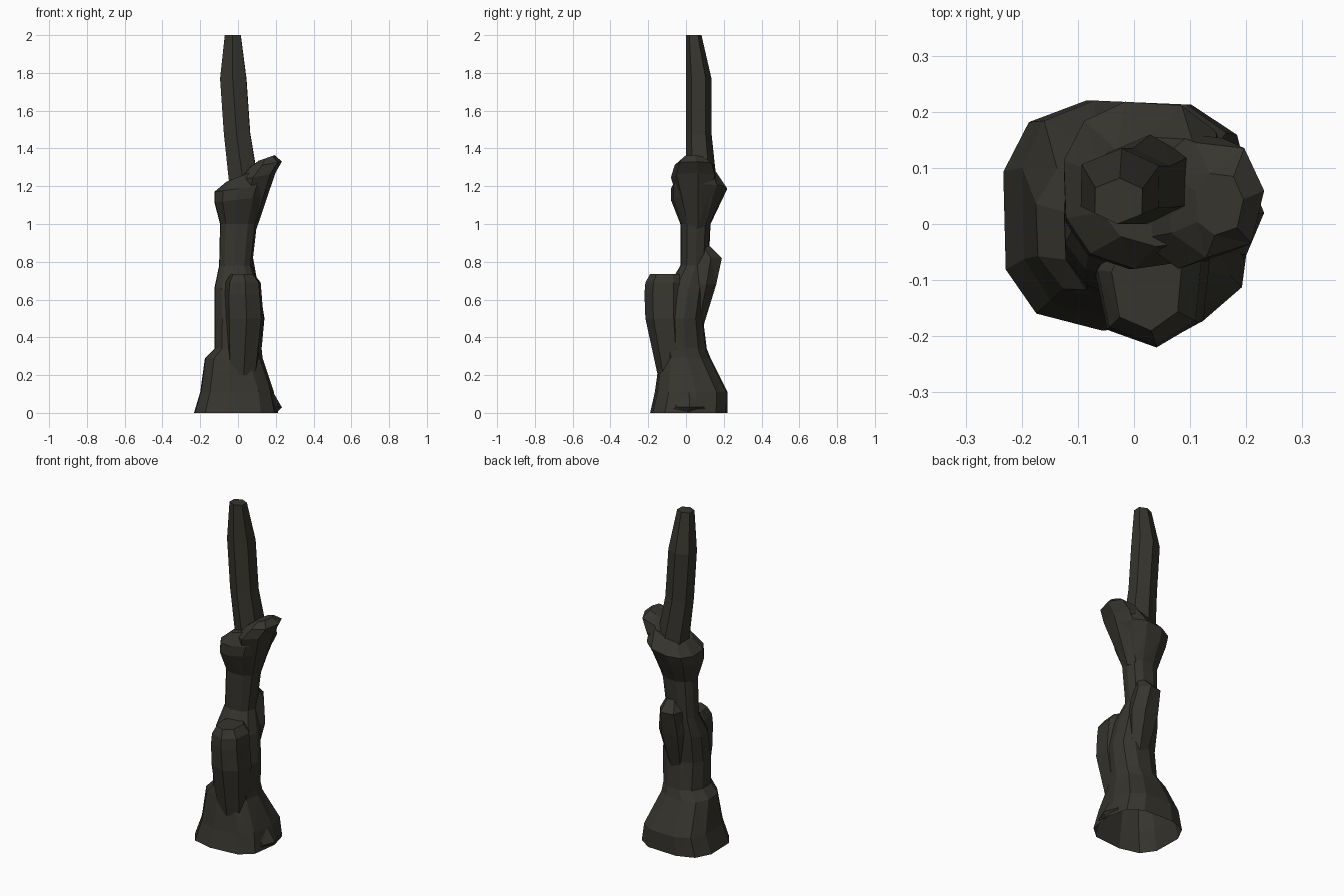
import bpy, bmesh, math

if "Cube" in bpy.data.objects:
    bpy.data.objects.remove(bpy.data.objects["Cube"])

stone = bpy.data.materials.new("dark olive stone")
stone.diffuse_color = (0.037, 0.035, 0.027, 1)
stone.use_nodes = True
stone.node_tree.nodes["Principled BSDF"].inputs["Base Color"].default_value = stone.diffuse_color


def round_outline(n, turn, power=0.85):
    pts = []
    for k in range(n):
        a = 2 * math.pi * k / n + turn
        c, s = math.cos(a), math.sin(a)
        pts.append((math.copysign(abs(c) ** power, c), math.copysign(abs(s) ** power, s)))
    return pts


def loft(name, n, turn, rings, foot=None):
    """Skin of n-sided rings: (z, xmin, xmax, ymin, ymax, optional tilt in x)."""
    bm = bmesh.new()
    loops = []
    for i, (z, x0, x1, y0, y1, *tilt) in enumerate(rings):
        pts = foot if foot and i < 2 else round_outline(n, turn)
        # stretch the ring to exactly fill its given extents
        us, vs = zip(*pts)
        loop = []
        for u, v in pts:
            u = (u - min(us)) / (max(us) - min(us))
            v = (v - min(vs)) / (max(vs) - min(vs))
            co = (x0 + u * (x1 - x0), y0 + v * (y1 - y0), z + sum(tilt) * (u - 0.5))
            loop.append(bm.verts.new(co))
        loops.append(loop)
    for a, b in zip(loops, loops[1:]):
        for k in range(n):
            j = (k + 1) % n
            bm.faces.new((a[k], a[j], b[j], b[k]))
    bm.faces.new(loops[0][::-1])
    bm.faces.new(loops[-1])
    bmesh.ops.triangulate(bm, faces=bm.faces[:])
    bmesh.ops.recalc_face_normals(bm, faces=bm.faces[:])
    me = bpy.data.meshes.new(name)
    bm.to_mesh(me)
    bm.free()
    me.materials.append(stone)
    ob = bpy.data.objects.new(name, me)
    bpy.context.collection.objects.link(ob)
    return ob


# squarish, angular outline of the foot
foot = round_outline(11, 0.05, 0.68)

# flared foot and main column
column = loft("column", 11, 0.05, [
    (0, -.233, .213, -.19, .22),
    (.11, -.20, .19, -.165, .22),
    (.29, -.175, .13, -.14, .13),
    (.34, -.125, .125, -.14, .11),
    (.50, -.125, .14, -.13, .09),
    (.66, -.125, .115, -.10, .11),
    (.78, -.10, .075, -.03, .12),
    (1, -.095, .10, -.03, .13),
    (1.13, -.125, .145, -.08, .19, .03),
    (1.19, -.125, .17, -.08, .218, .04),
    (1.27, -.06, .17, -.04, .155, .09),
], foot)

parts = [
    # pointed toe at the right of the foot
    loft("foot_toe", 7, 0, [
        (.002, .05, .205, -.11, .14),
        (.03, .05, .232, -.07, .11),
        (.12, .05, .18, -.06, .09),
    ]),
    # broken stub leaning against the front
    loft("front_stub", 7, 0.3, [
        (.20, -.06, .10, -.15, 0),
        (.50, -.07, .135, -.215, 0),
        (.63, -.07, .125, -.22, 0),
        (.69, -.065, .12, -.215, 0),
        (.735, -.04, .085, -.19, -.02),
    ]),
    # small stub at the back
    loft("back_stub", 6, 0.2, [
        (.42, -.03, .06, .02, .08),
        (.68, -.07, .105, .02, .16),
        (.82, -.06, .08, .03, .19),
        (.88, -.02, .06, .04, .13),
    ]),
    # snapped branch leaning out to the right of the crown
    loft("right_branch", 7, 0.1, [
        (.98, -.02, .10, 0, .11),
        (1.25, 0, .198, -.08, .165, .04),
        (1.315, .06, .232, -.06, .145, .03),
        (1.35, .11, .195, -.02, .09, .03),
    ]),
    # tall slim spire
    loft("spire", 6, 0.5, [
        (1.15, -.04, .12, 0, .17),
        (1.48, -.075, .065, 0, .135),
        (1.77, -.095, .045, 0, .135),
        (2, -.07, .015, 0, .082),
    ]),
]

# fuse everything into one rock skin
for p in parts:
    m = column.modifiers.new(p.name, 'BOOLEAN')
    m.operation, m.solver, m.object = 'UNION', 'EXACT', p
dg = bpy.context.evaluated_depsgraph_get()
skin = bpy.data.meshes.new_from_object(column.evaluated_get(dg))
column.modifiers.clear()
column.data = skin
for p in parts:
    bpy.data.objects.remove(p)

# the underside is open
bm = bmesh.new()
bm.from_mesh(skin)
under = [f for f in bm.faces if all(v.co.z < 0.001 for v in f.verts)]
bmesh.ops.delete(bm, geom=under, context='FACES')
bm.to_mesh(skin)
bm.free()
column.name = "rock_pillar"
